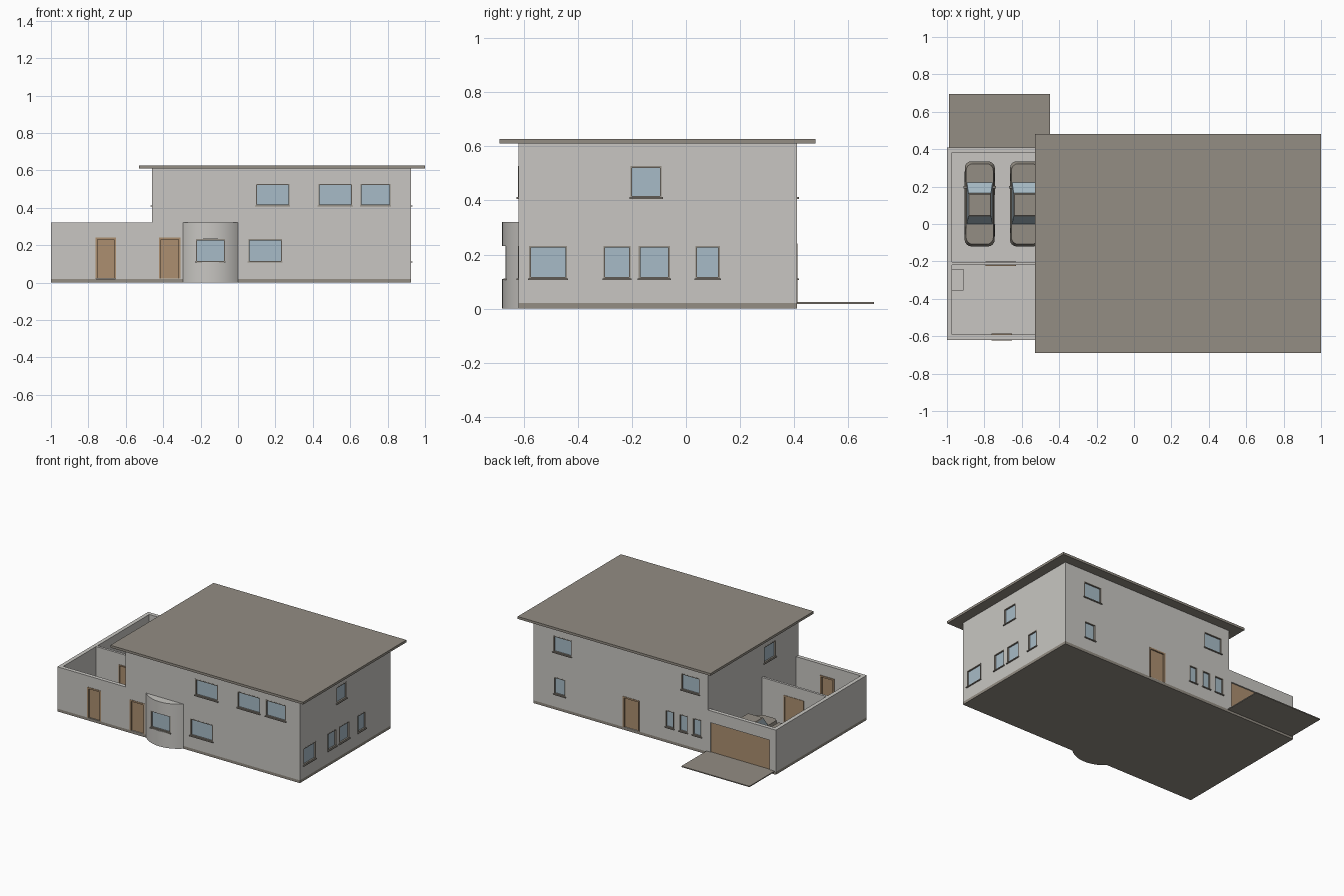
import bpy, bmesh, math
from mathutils import Matrix, Vector

if "Cube" in bpy.data.objects:
    bpy.data.objects.remove(bpy.data.objects["Cube"])


def material(name, rgb):
    m = bpy.data.materials.new(name)
    m.diffuse_color = (*rgb, 1)
    m.use_nodes = True
    m.node_tree.nodes["Principled BSDF"].inputs["Base Color"].default_value = m.diffuse_color
    return m


PLASTER = material("plaster grey", (0.578, 0.565, 0.539))
TAUPE = material("taupe", (0.292, 0.266, 0.227))
WOOD = material("door wood", (0.413, 0.275, 0.162))
GLASS = material("window glass", (0.39, 0.50, 0.57))
DARK = material("tyre black", (0.03, 0.03, 0.03))


def make(name, bm, *mats):
    bmesh.ops.recalc_face_normals(bm, faces=bm.faces)
    me = bpy.data.meshes.new(name)
    bm.to_mesh(me)
    bm.free()
    for m in mats:
        me.materials.append(m)
    ob = bpy.data.objects.new(name, me)
    bpy.context.collection.objects.link(ob)
    return ob


def add_box(bm, x0, x1, y0, y1, z0, z1):
    mat = Matrix.Translation(((x0 + x1) / 2, (y0 + y1) / 2, (z0 + z1) / 2))
    mat = mat @ Matrix.Diagonal((abs(x1 - x0), abs(y1 - y0), abs(z1 - z0), 1))
    return bmesh.ops.create_cube(bm, size=1, matrix=mat)["verts"]


def boxes(name, mat, *dims):
    bm = bmesh.new()
    for d in dims:
        add_box(bm, *d)
    return make(name, bm, mat)


# Wall planes: axis of the normal, position, outward sign
WALLS = {"front": ("y", -0.62, -1), "back": ("y", 0.41, 1), "right": ("x", 0.925, 1),
         "left": ("x", -0.46, -1), "bay": ("y", -0.667, -1)}


def wall_box(bm, wall, u0, u1, z0, z1, d0, d1):
    axis, p, s = WALLS[wall]
    a, b = sorted((p + s * d0, p + s * d1))
    if axis == "y":
        add_box(bm, u0, u1, a, b, z0, z1)
    else:
        add_box(bm, a, b, u0, u1, z0, z1)


def add_frame(bm, wall, u0, u1, z0, z1, t, d0, d1, bottom=True):
    wall_box(bm, wall, u0, u0 + t, z0, z1, d0, d1)
    wall_box(bm, wall, u1 - t, u1, z0, z1, d0, d1)
    wall_box(bm, wall, u0 + t, u1 - t, z1 - t, z1, d0, d1)
    if bottom:
        wall_box(bm, wall, u0 + t, u1 - t, z0, z0 + t, d0, d1)


# Openings: wall, start, end, bottom, top
LOW, HIGH = (0.11, 0.232), (0.41, 0.527)
windows = [("front", a, b, *HIGH) for a, b in ((0.095, 0.275), (0.43, 0.61), (0.655, 0.815))]
windows += [("front", 0.055, 0.235, *LOW), ("bay", -0.225, -0.07, *LOW)]
windows += [("right", a, b, *LOW) for a, b in
            ((-0.58, -0.44), (-0.305, -0.205), (-0.175, -0.06), (0.035, 0.125))]
windows += [("right", -0.205, -0.09, *HIGH), ("left", -0.36, -0.225, *HIGH)]
windows += [("back", a, b, *HIGH) for a, b in ((0.62, 0.767), (-0.396, -0.25))]
windows += [("back", a, b, *LOW) for a, b in
            ((0.67, 0.76), (-0.19, -0.125), (-0.30, -0.235), (-0.41, -0.34))]
doors = [("front", -0.42, -0.31), ("back", 0.085, 0.21)]

# Foundation, roof and driveway
boxes("foundation", TAUPE, (-1, 0.925, -0.62, 0.41, 0, 0.02))
boxes("roof", TAUPE, (-0.53, 1, -0.69, 0.48, 0.61, 0.627))
boxes("driveway", TAUPE, (-0.99, -0.45, 0.41, 0.695, 0.017, 0.024))

# Main house block and curved bay
house = boxes("house_walls", PLASTER, (-0.46, 0.925, -0.62, 0.41, 0.02, 0.61))
bm = bmesh.new()
R, CX, CY = 0.211, -0.1475, -0.469
half = math.asin(0.1475 / R)
ring = [bm.verts.new((CX + 0.1475, -0.60, 0)), bm.verts.new((CX - 0.1475, -0.60, 0))]
for i in range(25):
    a = -half + 2 * half * i / 24
    ring.append(bm.verts.new((CX + R * math.sin(a), CY - R * math.cos(a), 0)))
base = bm.faces.new(ring)
up = bmesh.ops.extrude_face_region(bm, geom=[base])["geom"]
bmesh.ops.translate(bm, verts=[v for v in up if isinstance(v, bmesh.types.BMVert)], vec=(0, 0, 0.32))
bm.normal_update()
for f in bm.faces:
    if abs(f.normal.z) > 0.9 and f.calc_center_median().z < 0.01:
        f.material_index = 1
bay = make("curved_bay", bm, PLASTER, TAUPE)

# Recess the windows and doors
bm = bmesh.new()
for w in windows:
    wall_box(bm, *w, -0.016, 0.04)
for wall, a, b in doors:
    wall_box(bm, wall, a, b, 0.021, 0.237, -0.016, 0.04)
cutter = make("opening_cutter", bm, PLASTER)
cutter.hide_render = True
cutter.hide_viewport = True
for ob in (house, bay):
    mod = ob.modifiers.new("openings", "BOOLEAN")
    mod.operation = "DIFFERENCE"
    mod.solver = "EXACT"
    mod.object = cutter

# Window panes, frames and sills
panes, frames, sills = bmesh.new(), bmesh.new(), bmesh.new()
for w in windows:
    wall, a, b, z0, z1 = w
    wall_box(panes, *w, -0.016, -0.010)
    add_frame(frames, *w, 0.006, -0.016, 0.001)
    wall_box(sills, wall, a - 0.004, b + 0.004, z0 - 0.004, z0 + 0.002, -0.01, 0.008)
make("window_panes", panes, GLASS)
make("window_frames", frames, TAUPE)
make("window_sills", sills, TAUPE)

# House doors with frames
leaf, jambs = bmesh.new(), bmesh.new()
for wall, a, b in doors:
    wall_box(leaf, wall, a, b, 0.021, 0.237, -0.016, -0.006)
    add_frame(jambs, wall, a - 0.003, b + 0.003, 0.021, 0.24, 0.011, -0.014, 0.003, False)
make("house_doors", leaf, WOOD)
make("house_door_frames", jambs, WOOD)

# Courtyard and garage: walls with openings left between the pieces
T = 0.028
boxes("yard_walls", PLASTER,
      (-1, -1 + T, -0.62, 0.41, 0.02, 0.32),
      (-1 + T, -0.76, -0.62, -0.62 + T, 0.02, 0.32),
      (-0.655, -0.46, -0.62, -0.62 + T, 0.02, 0.32),
      (-0.76, -0.655, -0.62, -0.62 + T, 0.237, 0.32),
      (-1 + T, -0.79, -0.22, -0.203, 0.02, 0.32),
      (-0.635, -0.46, -0.22, -0.203, 0.02, 0.32),
      (-0.79, -0.635, -0.22, -0.203, 0.237, 0.32),
      (-1 + T, -0.95, 0.41 - T, 0.41, 0.02, 0.32),
      (-0.48, -0.46, 0.41 - T, 0.41, 0.02, 0.32),
      (-0.95, -0.48, 0.41 - T, 0.41, 0.235, 0.32))
boxes("yard_floor", PLASTER, (-1 + T, -0.46, -0.592, 0.382, 0.02, 0.023))
boxes("yard_tub", PLASTER, (-0.972, -0.912, -0.355, -0.24, 0.023, 0.10))
boxes("yard_doors", WOOD,
      (-0.76, -0.655, -0.612, -0.60, 0.021, 0.237),
      (-0.79, -0.635, -0.216, -0.207, 0.021, 0.237),
      (-0.95, -0.48, 0.39, 0.40, 0.021, 0.235))
bm = bmesh.new()
add_frame(bm, "front", -0.763, -0.652, 0.021, 0.24, 0.011, -0.034, 0.003, False)
add_frame(bm, "front", -0.793, -0.632, 0.021, 0.24, 0.009, -0.42, -0.396, False)
make("yard_door_frames", bm, WOOD)


# Parked cars
def taper(bm, levels, segments_mat):
    """Loft rectangles (half width, y0, y1, z) and return the created faces."""
    rings = [[bm.verts.new(p) for p in ((-w, a, z), (w, a, z), (w, b, z), (-w, b, z))]
             for w, a, b, z in levels]
    for r0, r1 in zip(rings, rings[1:]):
        for i in range(4):
            j = (i + 1) % 4
            bm.faces.new((r0[i], r0[j], r1[j], r1[i])).material_index = segments_mat
    bm.faces.new(rings[0])
    bm.faces.new(rings[-1])


def car(name, cx):
    # Body with rounded corners
    bm = bmesh.new()
    taper(bm, [(0.078, -0.12, 0.335, 0.04), (0.08, -0.12, 0.335, 0.075),
               (0.073, -0.108, 0.322, 0.108)], 0)
    bm.edges.ensure_lookup_table()
    edges = [e for e in bm.edges if abs(e.verts[0].co.z - e.verts[1].co.z) > 0.01]
    bmesh.ops.bevel(bm, geom=edges, offset=0.035, segments=4, affect="EDGES", profile=0.5)
    # Glazed cabin and roof panel
    taper(bm, [(0.069, 0.0, 0.225, 0.106), (0.060, 0.04, 0.165, 0.168)], 1)
    taper(bm, [(0.061, 0.039, 0.166, 0.166), (0.057, 0.046, 0.158, 0.175)], 0)
    # Mirrors
    for s in (-1, 1):
        add_box(bm, s * 0.068, s * 0.086, 0.19, 0.203, 0.106, 0.118)
    body = make(name + "_body", bm, TAUPE, GLASS)
    body.location.x = cx
    # Wheels
    bm = bmesh.new()
    for x in (-0.068, 0.068):
        for y in (-0.035, 0.25):
            m = Matrix.Translation((x, y, 0.053)) @ Matrix.Rotation(math.pi / 2, 4, "Y")
            bmesh.ops.create_cone(bm, cap_ends=True, segments=16, radius1=0.031,
                                  radius2=0.031, depth=0.026, matrix=m)
    wheels = make(name + "_wheels", bm, DARK)
    wheels.location.x = cx


car("left_car", -0.825)
car("right_car", -0.583)

# Smooth the curved bay
bpy.ops.object.select_all(action="DESELECT")
bay.select_set(True)
bpy.context.view_layer.objects.active = bay
bpy.ops.object.shade_smooth_by_angle(angle=math.radians(30))
